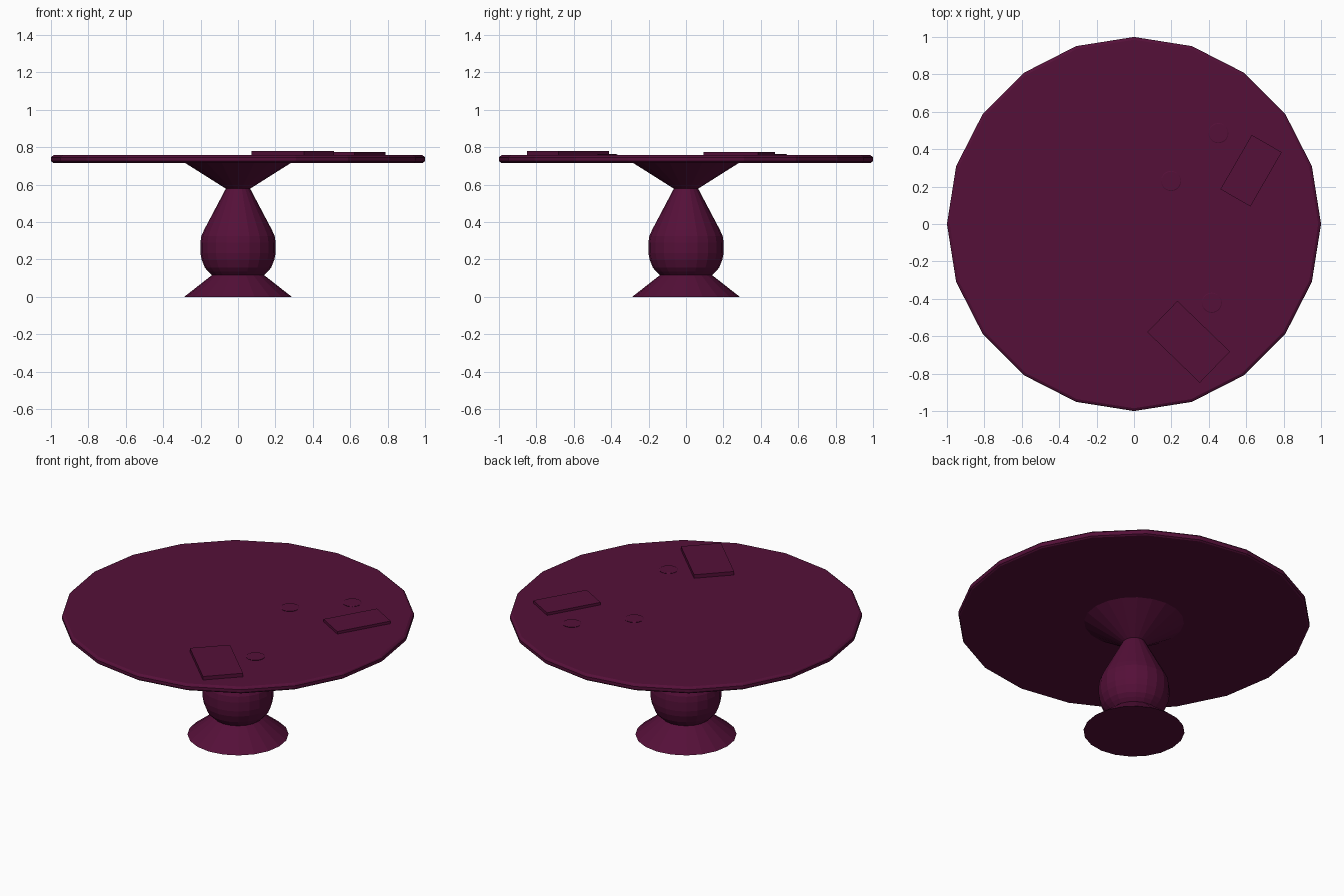
import bpy, bmesh, math
from mathutils import Matrix

if "Cube" in bpy.data.objects:
    bpy.data.objects.remove(bpy.data.objects["Cube"])

mat = bpy.data.materials.new("maroon")
mat.diffuse_color = (0.09, 0.005, 0.04, 1)
mat.use_nodes = True
mat.node_tree.nodes["Principled BSDF"].inputs["Base Color"].default_value = mat.diffuse_color


def finish(bm, name):
    bmesh.ops.recalc_face_normals(bm, faces=bm.faces)
    me = bpy.data.meshes.new(name)
    bm.to_mesh(me)
    bm.free()
    me.materials.append(mat)
    ob = bpy.data.objects.new(name, me)
    bpy.context.collection.objects.link(ob)
    return ob


def lathe(name, profile, sides=20, centre=(0, 0)):
    """Closed turned solid from (radius, z) points, capped at both ends."""
    bm = bmesh.new()
    rings = []
    for r, z in profile:
        rings.append([bm.verts.new((centre[0] + r * math.cos(math.tau * i / sides),
                                    centre[1] + r * math.sin(math.tau * i / sides), z))
                      for i in range(sides)])
    for a, b in zip(rings, rings[1:]):
        for i in range(sides):
            j = (i + 1) % sides
            bm.faces.new((a[i], a[j], b[j], b[i]))
    bm.faces.new(rings[0][::-1])
    bm.faces.new(rings[-1])
    return finish(bm, name)


def slab(name, centre, size, angle, z0, z1):
    bm = bmesh.new()
    bmesh.ops.create_cube(bm, size=1)
    m = (Matrix.Translation((*centre, (z0 + z1) / 2))
         @ Matrix.Rotation(math.radians(angle), 4, 'Z')
         @ Matrix.Diagonal((size[0], size[1], z1 - z0, 1)))
    bmesh.ops.transform(bm, matrix=m, verts=bm.verts)
    return finish(bm, name)


TOP = 0.757

# turned pedestal: foot, bulb, neck and flared support
lathe("pedestal", [(0.287, 0), (0.139, 0.116), (0.16, 0.135), (0.178, 0.157),
                   (0.195, 0.2), (0.201, 0.235), (0.201, 0.29), (0.196, 0.325),
                   (0.18, 0.36), (0.065, 0.578), (0.287, 0.718)])

# twenty-sided top with chamfered rim
lathe("table_top", [(0.988, 0.716), (0.997, 0.722), (1.0, 0.73), (1.0, 0.744),
                    (0.995, 0.751), (0.985, TOP)])

# two books lying on the top
slab("book_a", (0.626, 0.285), (0.335, 0.185), 60, TOP - 0.005, 0.773)
slab("book_b", (0.292, -0.63), (0.39, 0.232), -44, TOP - 0.005, 0.779)

# three thin coasters
for n, c in enumerate([(0.198, 0.23), (0.451, 0.486), (0.416, -0.421)]):
    ob = lathe(f"coaster_{n + 1}", [(0.05, TOP - 0.004), (0.054, TOP + 0.003),
                                    (0.05, TOP + 0.005)], 20, c)
